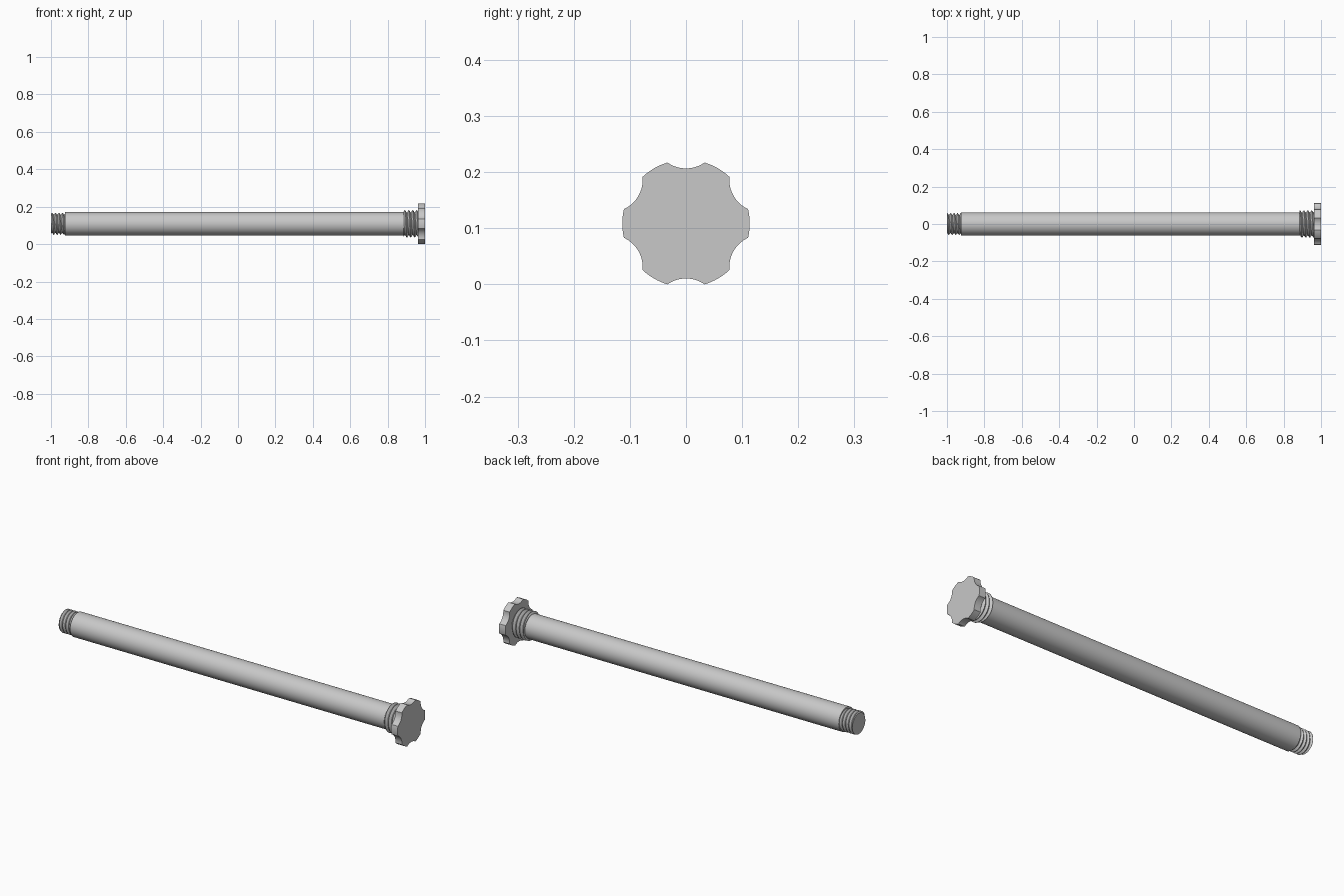
import bpy, bmesh, math
from mathutils import Vector

cube = bpy.data.objects.get("Cube")
if cube:
    bpy.data.objects.remove(cube, do_unlink=True)

AXIS_Z = 0.1085  # height of the long axis

metal = bpy.data.materials.new("grey metal")
metal.use_nodes = True
metal.diffuse_color = (0.58, 0.58, 0.58, 1)
metal.node_tree.nodes["Principled BSDF"].inputs["Base Color"].default_value = metal.diffuse_color


def around(x, r, angle):
    """Point at radius r around the long axis."""
    return Vector((x, r * math.cos(angle), AXIS_Z + r * math.sin(angle)))


def finish(name, bm, smooth=30):
    bmesh.ops.recalc_face_normals(bm, faces=bm.faces)
    mesh = bpy.data.meshes.new(name)
    bm.to_mesh(mesh)
    bm.free()
    mesh.materials.append(metal)
    obj = bpy.data.objects.new(name, mesh)
    bpy.context.collection.objects.link(obj)
    bpy.ops.object.select_all(action="DESELECT")
    obj.select_set(True)
    bpy.context.view_layer.objects.active = obj
    bpy.ops.object.shade_smooth_by_angle(angle=math.radians(smooth))


def prism(name, outline, x0, x1):
    """Extrude a closed (y, z) outline along the long axis."""
    bm = bmesh.new()
    base = bm.faces.new([bm.verts.new((x0, y, z)) for y, z in outline])
    top = bmesh.ops.extrude_face_region(bm, geom=[base], use_keep_orig=True)["geom"]
    moved = [v for v in top if isinstance(v, bmesh.types.BMVert)]
    bmesh.ops.translate(bm, verts=moved, vec=(x1 - x0, 0, 0))
    finish(name, bm)


def thread(name, x0, x1, root, crest, pitch, columns=72):
    """Helical screw thread with a trapezoid tooth and flat ends."""
    corners = (0.0, 0.1, 0.5, 0.6)  # crest start, crest end, root start, root end

    def radius(phase):
        f = phase % 1.0
        if f < corners[1]:
            return crest
        if f < corners[2]:
            return crest + (root - crest) * (f - corners[1]) / (corners[2] - corners[1])
        if f < corners[3]:
            return root
        return root + (crest - root) * (f - corners[3]) / (1 - corners[3])

    length = x1 - x0
    turns = math.ceil(length / pitch)
    bm = bmesh.new()
    rows = []
    for j in range(-2, turns + 2):
        for f in corners:
            row = []
            for c in range(columns + 1):
                t = c / columns
                x = min(max(pitch * (j + f + t), 0), length)
                row.append(bm.verts.new(around(x0 + x, radius(x / pitch - t + 1e-7), t * math.tau)))
            rows.append(row)
    for a, b in zip(rows, rows[1:]):
        for c in range(columns):
            bm.faces.new((a[c], a[c + 1], b[c + 1], b[c]))
    bmesh.ops.remove_doubles(bm, verts=bm.verts, dist=0.00002)
    bmesh.ops.holes_fill(bm, edges=[e for e in bm.edges if e.is_boundary], sides=0)
    finish(name, bm)


# Long plain shaft
circle = [around(0, 0.0625, math.tau * i / 96) for i in range(96)]
prism("shaft", [p.yz for p in circle], -0.925, 0.887)

# Screw threads at both ends
thread("tip_thread", -1.0, -0.924, 0.049, 0.0585, 0.0185)
thread("collar_thread", 0.886, 0.964, 0.061, 0.0735, 0.021)

# Knob: six round lobes parted by six scooped grips
R, HALF_LOBE, DEPTH = 0.1135, math.radians(13), 0.0105
HALF_GRIP = math.pi / 6 - HALF_LOBE
half_chord = R * math.sin(HALF_GRIP)
chord_dist = R * math.cos(HALF_GRIP)
scoop_r = (half_chord ** 2 + DEPTH ** 2) / (2 * DEPTH)
scoop_centre = chord_dist - DEPTH + scoop_r
scoop_half = math.asin(half_chord / scoop_r)
outline = []
for k in range(6):
    lobe = k * math.pi / 3
    grip = lobe + math.pi / 6
    for i in range(9):
        outline.append(around(0, R, lobe + HALF_LOBE * (i / 4 - 1)).yz)
    centre = around(0, scoop_centre, grip)
    for i in range(1, 16):
        a = grip + math.pi + scoop_half * (1 - i / 8)
        outline.append((centre.y + scoop_r * math.cos(a), centre.z + scoop_r * math.sin(a)))
prism("knob", outline, 0.963, 1.0)
